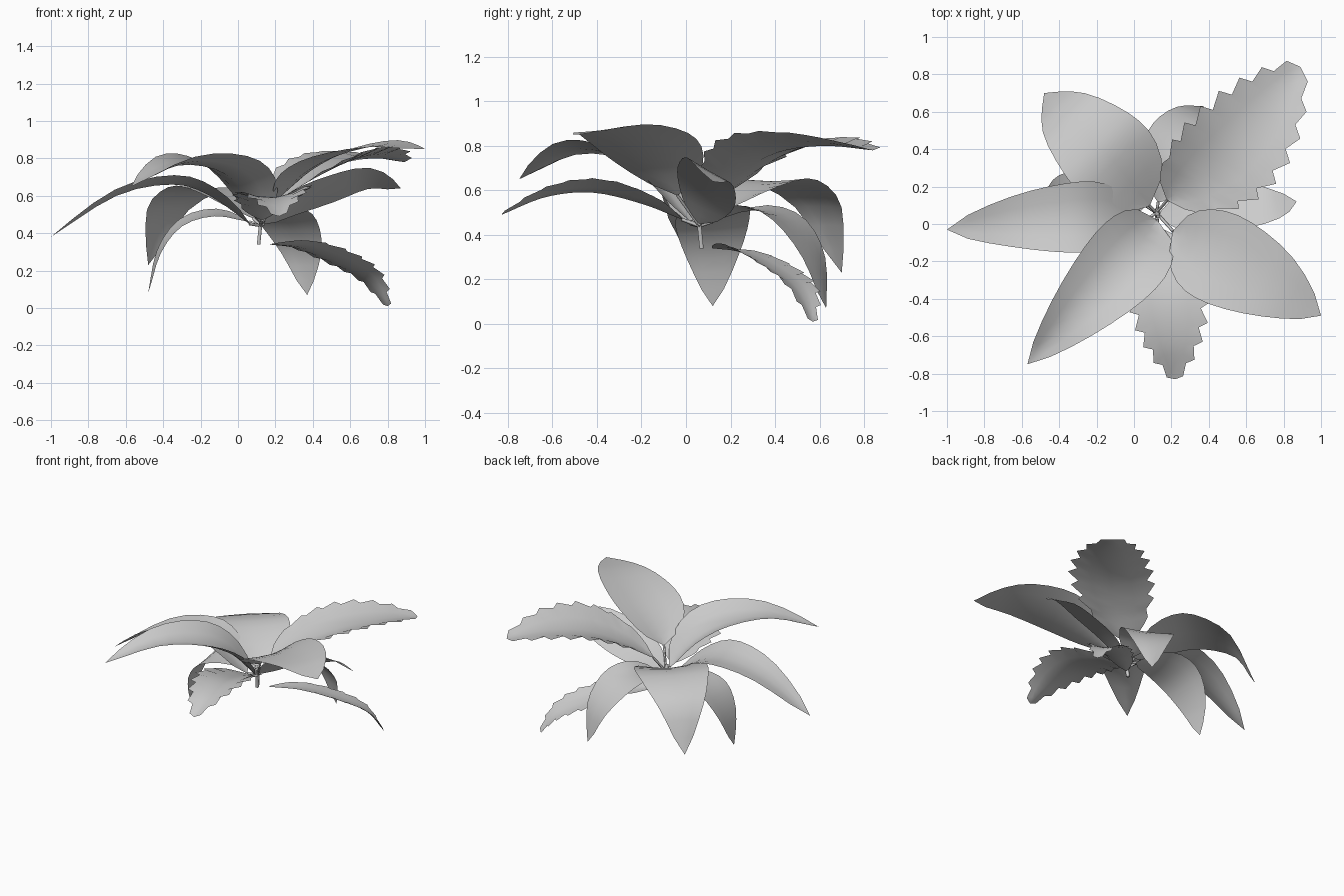
import bpy, bmesh, math
from mathutils import Vector, Matrix

cube = bpy.data.objects.get("Cube")
if cube:
    bpy.data.objects.remove(cube)

# One flat grey for the whole plant
grey = bpy.data.materials.new("leaf_grey")
grey.use_nodes = True
colour = (0.6, 0.6, 0.6, 1)
grey.diffuse_color = colour
grey.node_tree.nodes["Principled BSDF"].inputs["Base Color"].default_value = colour

crown = Vector((0.12, 0.06, 0.44))


def spline(points, t):
    """Point at t on a smooth path through the given points."""
    ends = [2 * points[0] - points[1]] + points + [2 * points[-1] - points[-2]]
    span = len(points) - 1
    i = min(int(t * span), span - 1)
    u = t * span - i
    a, b, c, d = ends[i:i + 4]
    return 0.5 * (2 * b + (c - a) * u + (2 * a - 5 * b + 4 * c - d) * u ** 2
                  + (3 * b - a - 3 * c + d) * u ** 3)


def add_stalk(name, points, radius):
    curve = bpy.data.curves.new(name, "CURVE")
    curve.dimensions = "3D"
    curve.bevel_depth = radius
    curve.bevel_resolution = 0
    curve.use_fill_caps = True
    path = curve.splines.new("POLY")
    path.points.add(len(points) - 1)
    for target, point in zip(path.points, points):
        target.co = (*point, 1)
    curve.materials.append(grey)
    stalk = bpy.data.objects.new(name, curve)
    bpy.context.collection.objects.link(stalk)


def add_leaf(name, midrib, half_width, peak=0.75, fullness=0.8, roll=0,
             base_cup=0.25, tip_cup=-0.15, toothed=False, stalked=True):
    """Blade swept along its midrib, with its edges lifted by the cup values."""
    midrib = [Vector(p) for p in midrib]
    heading = midrib[-1] - midrib[0]
    forward = Vector((heading.x, heading.y, 0)).normalized()
    left = Vector((-forward.y, forward.x, 0))
    rows = 18 if toothed else 12
    columns = (1, 0.5, 0, -0.5, -1)
    bm = bmesh.new()
    grid = []
    for i in range(rows + 1):
        t = i / rows
        centre = spline(midrib, t)
        tangent = (spline(midrib, min(t + 0.02, 1))
                   - spline(midrib, max(t - 0.02, 0))).normalized()
        side = Matrix.Rotation(math.radians(roll), 3, tangent) @ left
        up = tangent.cross(side).normalized()
        outline = max(math.sin(math.pi * t ** peak), 0) ** fullness
        width = half_width * max(outline, 0.04 if t < 0.5 else 0)
        lift = base_cup + (tip_cup - base_cup) * t
        row = []
        for s in columns:
            point = centre + side * s * width + up * lift * width * abs(s) ** 1.5
            # Saw teeth lean towards the tip
            if toothed and abs(s) == 1 and 0.2 < t < 0.98:
                if i % 2:
                    point += side * s * width * 0.08 + tangent * 0.03
                else:
                    point -= side * s * width * 0.13
            row.append(bm.verts.new(point))
        grid.append(row)
    for near, far in zip(grid, grid[1:]):
        for c in range(len(columns) - 1):
            bm.faces.new((near[c], near[c + 1], far[c + 1], far[c]))
    bmesh.ops.remove_doubles(bm, verts=bm.verts[:], dist=0.0005)
    for face in bm.faces:
        face.smooth = True
    mesh = bpy.data.meshes.new(name)
    bm.to_mesh(mesh)
    bm.free()
    mesh.materials.append(grey)
    leaf = bpy.data.objects.new(name, mesh)
    bpy.context.collection.objects.link(leaf)
    if stalked:
        add_stalk(name + "_stalk", [crown, midrib[0]], 0.008)


# Upper leaves
add_leaf("right_leaf", [(0.06, 0.02, 0.45), (-0.15, 0.04, 0.6), (-0.35, 0.03, 0.66),
                        (-0.65, 0.01, 0.6), (-1, -0.03, 0.38)], 0.19,
         peak=0.8, fullness=0.7, roll=4, base_cup=0.2, tip_cup=0.2)
add_leaf("front_right_leaf", [(0.12, 0.02, 0.46), (0.02, -0.12, 0.64), (-0.12, -0.28, 0.74),
                              (-0.33, -0.5, 0.76), (-0.57, -0.75, 0.65)], 0.22,
         base_cup=0.35, tip_cup=0.35)
add_leaf("front_left_leaf", [(0.21, -0.04, 0.58), (0.34, -0.12, 0.71), (0.52, -0.21, 0.81),
                             (0.77, -0.34, 0.87), (1, -0.49, 0.85)], 0.25,
         peak=0.85, fullness=0.75, roll=6, base_cup=0.2, tip_cup=0)
add_leaf("back_left_leaf", [(0.18, 0.13, 0.56), (0.36, 0.25, 0.68), (0.55, 0.41, 0.77),
                            (0.73, 0.62, 0.8), (0.89, 0.84, 0.78)], 0.27,
         peak=0.9, fullness=0.7, roll=-3, base_cup=0.3, tip_cup=0.2, toothed=True)
add_leaf("back_right_leaf", [(0.08, 0.1, 0.48), (-0.06, 0.28, 0.6), (-0.2, 0.43, 0.64),
                             (-0.38, 0.6, 0.53), (-0.48, 0.7, 0.23)], 0.25,
         peak=0.7, base_cup=0.2)

# Middle leaves
add_leaf("left_leaf", [(0.14, 0.06, 0.45), (0.3, 0.08, 0.55), (0.5, 0.09, 0.63),
                       (0.7, 0.1, 0.69), (0.87, 0.12, 0.64)], 0.15,
         peak=0.88, fullness=0.65, roll=-30, base_cup=0.1, tip_cup=0)
add_leaf("front_leaf", [(0.13, -0.02, 0.47), (0.16, -0.2, 0.54), (0.19, -0.42, 0.59),
                        (0.21, -0.63, 0.57), (0.22, -0.83, 0.49)], 0.2,
         peak=0.88, fullness=0.85, roll=5, base_cup=0.2, tip_cup=0.25, toothed=True)

# Low drooping leaves
add_leaf("low_left_leaf", [(0.17, 0.12, 0.34), (0.35, 0.25, 0.32), (0.55, 0.4, 0.24),
                           (0.7, 0.51, 0.15), (0.8, 0.57, 0.01)], 0.13,
         peak=0.9, roll=-10, base_cup=0.2, tip_cup=0.2, toothed=True, stalked=False)
add_leaf("low_right_leaf", [(0.06, 0.1, 0.46), (-0.12, 0.12, 0.5), (-0.3, 0.12, 0.45),
                            (-0.42, 0.12, 0.3), (-0.48, 0.12, 0.08)], 0.17,
         peak=0.85, roll=-8, base_cup=0.1, tip_cup=0)
add_leaf("low_back_leaf", [(0.13, 0.12, 0.46), (0.18, 0.3, 0.51), (0.26, 0.46, 0.46),
                           (0.34, 0.58, 0.3), (0.37, 0.63, 0.07)], 0.18, peak=0.8)

# Short central stem
add_stalk("stem", [Vector((0.11, 0.07, 0.34)), crown, Vector((0.13, 0.04, 0.49))], 0.013)
